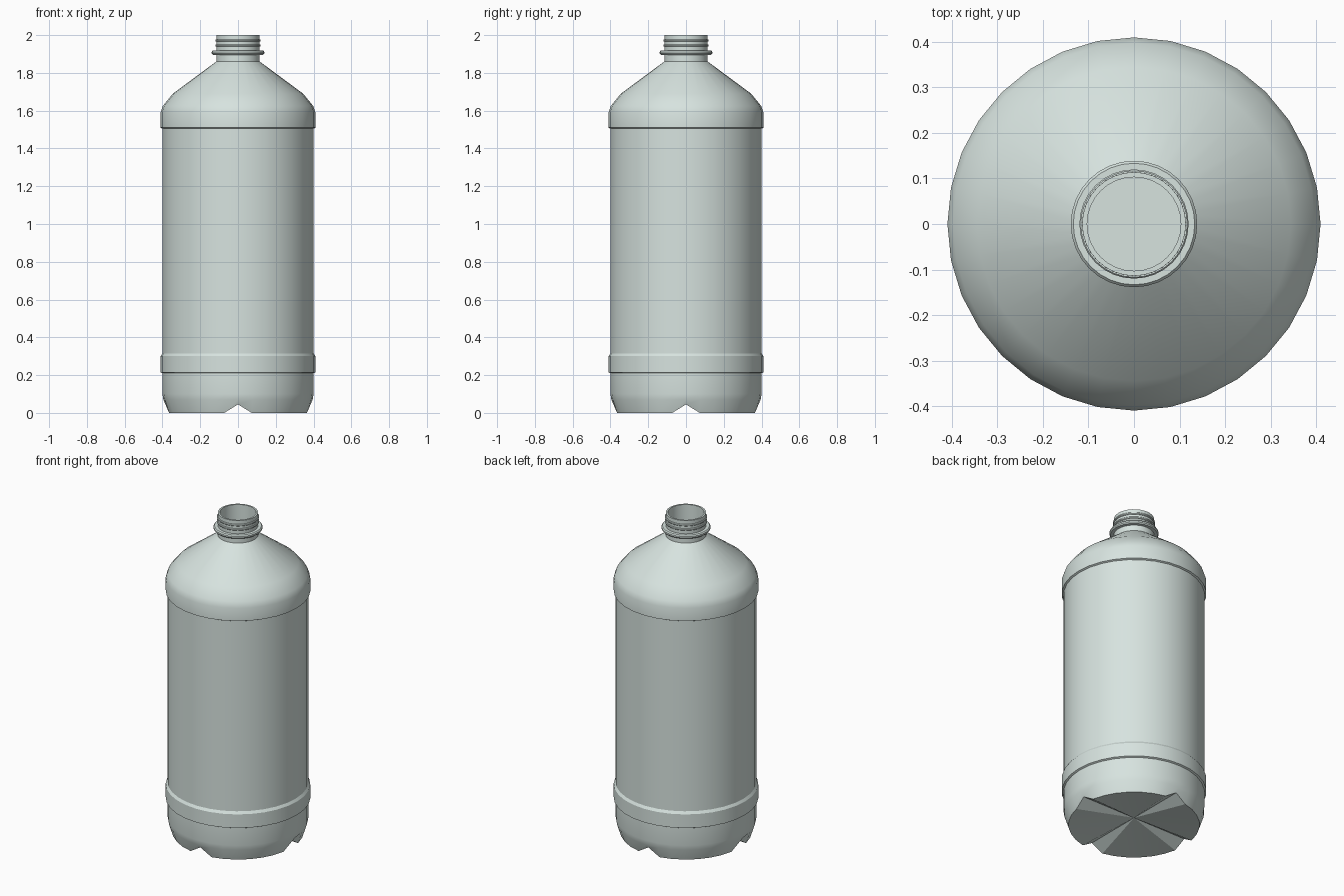
import bpy, bmesh, math

if "Cube" in bpy.data.objects:
    bpy.data.objects.remove(bpy.data.objects["Cube"])

SIDES = 32

plastic = bpy.data.materials.new("pale_plastic")
plastic.diffuse_color = (0.68, 0.77, 0.74, 1)
plastic.use_nodes = True
plastic.node_tree.nodes["Principled BSDF"].inputs["Base Color"].default_value = plastic.diffuse_color


def lathe(name, profile, notch=0.0, closed=False):
    """Spin (radius, z) points round z; radius 0 makes a pole. notch lifts ring 1 at four points."""
    bm = bmesh.new()
    rings = []
    for k, (r, z) in enumerate(profile):
        if r == 0:
            rings.append([bm.verts.new((0, 0, z))] * SIDES)
            continue
        ring = []
        for i in range(SIDES):
            a = 2 * math.pi * i / SIDES
            lift = notch if k == 1 and i % (SIDES // 4) == 0 else 0
            ring.append(bm.verts.new((r * math.cos(a), r * math.sin(a), z + lift)))
        rings.append(ring)
    pairs = list(zip(rings, rings[1:]))
    if closed:
        pairs.append((rings[-1], rings[0]))
    for lo, hi in pairs:
        for i in range(SIDES):
            j = (i + 1) % SIDES
            corners = list(dict.fromkeys((lo[i], lo[j], hi[j], hi[i])))
            bm.faces.new(corners)
    bmesh.ops.recalc_face_normals(bm, faces=bm.faces)
    mesh = bpy.data.meshes.new(name)
    bm.to_mesh(mesh)
    bm.free()
    mesh.materials.append(plastic)
    obj = bpy.data.objects.new(name, mesh)
    bpy.context.collection.objects.link(obj)
    bpy.ops.object.select_all(action='DESELECT')
    obj.select_set(True)
    bpy.context.view_layer.objects.active = obj
    bpy.ops.object.shade_smooth_by_angle(angle=math.radians(30))
    return obj


# bottle: notched base, foot band, body, shoulder, neck, then the inner wall
outer = [(0, 0.045), (0.372, 0), (0.395, 0.07), (0.4, 0.10), (0.4, 0.21),
         (0.41, 0.215), (0.41, 0.30), (0.4, 0.315), (0.4, 1.505),
         (0.41, 1.51), (0.41, 1.59), (0.398, 1.625), (0.345, 1.69),
         (0.115, 1.86), (0.114, 2.0)]
inner = [(0.103, 2.0), (0.103, 1.855), (0.335, 1.68), (0.386, 1.62),
         (0.39, 1.58), (0.39, 0.10), (0.365, 0.055), (0, 0.055)]
lathe("bottle", outer + inner, notch=0.045)


def bead(name, z, r, h):
    """Rounded ring hugging the neck."""
    lathe(name, [(0.11, z - h / 2), (r - h / 4, z - h / 2), (r, z - h / 5),
                 (r, z + h / 5), (r - h / 4, z + h / 2), (0.11, z + h / 2)], closed=True)


# carrying collar and cap threads
bead("neck_collar", 1.907, 0.139, 0.022)
for n, z in enumerate((1.945, 1.972)):
    bead(f"neck_thread_{n + 1}", z, 0.12, 0.012)
